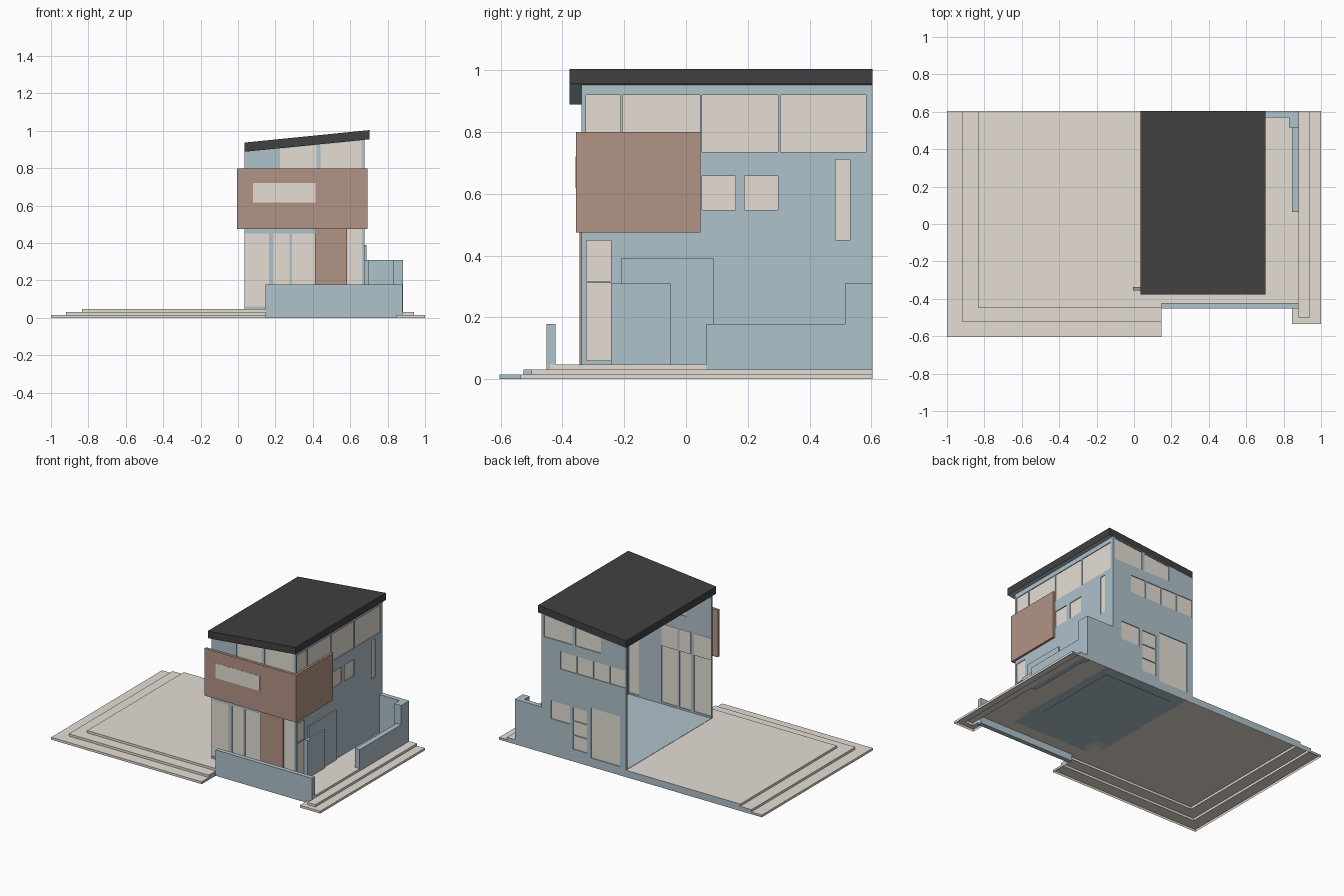
import bpy
import bmesh
from mathutils import Vector

cube = bpy.data.objects.get("Cube")
if cube:
    bpy.data.objects.remove(cube, do_unlink=True)


def material(name, r, g, b):
    m = bpy.data.materials.new(name)
    m.use_nodes = True
    m.diffuse_color = (r, g, b, 1)
    bsdf = next(n for n in m.node_tree.nodes if n.type == "BSDF_PRINCIPLED")
    bsdf.inputs["Base Color"].default_value = (r, g, b, 1)
    bsdf.inputs["Roughness"].default_value = 0.8
    return m


BLUE = material("pale_blue", 0.43, 0.54, 0.60)
BEIGE = material("beige", 0.78, 0.73, 0.66)
BROWN = material("brown_cladding", 0.45, 0.295, 0.235)
DARK = material("dark_roof", 0.052, 0.052, 0.052)


def add_object(name, bm, *mats):
    mesh = bpy.data.meshes.new(name)
    bm.to_mesh(mesh)
    bm.free()
    for m in mats:
        mesh.materials.append(m)
    ob = bpy.data.objects.new(name, mesh)
    bpy.context.collection.objects.link(ob)
    return ob


def prism(name, outline, axis, start, end, *mats):
    """Extrude a flat outline along an axis (outline uses the other two axes)."""
    def place(p, d):
        return {"x": (d, *p), "y": (p[0], d, p[1]), "z": (*p, d)}[axis]
    bm = bmesh.new()
    face = bm.faces.new([bm.verts.new(place(p, start)) for p in outline])
    new = bmesh.ops.extrude_face_region(bm, geom=[face])["geom"]
    shift = Vector(place((0, 0), end - start))
    bmesh.ops.translate(bm, vec=shift, verts=[v for v in new if isinstance(v, bmesh.types.BMVert)])
    bmesh.ops.recalc_face_normals(bm, faces=bm.faces)
    return add_object(name, bm, *mats)


def rect(a0, a1, b0, b1):
    return [(a0, b0), (a1, b0), (a1, b1), (a0, b1)]


def box(name, x, y, z, mat):
    return prism(name, rect(*x, *y), "z", *z, mat)


def wall(name, outline, axis, start, end, openings):
    """Wall with openings cut through it and a recessed pane in each."""
    ob = prism(name, outline, axis, start, end, BLUE)
    for pane, shape in openings:
        cutter = prism("cutter", shape, axis, start - 0.02, end + 0.02, BLUE)
        mod = ob.modifiers.new("opening", "BOOLEAN")
        mod.operation, mod.solver, mod.object = "DIFFERENCE", "EXACT", cutter
        evaluated = ob.evaluated_get(bpy.context.evaluated_depsgraph_get())
        cut_mesh = bpy.data.meshes.new_from_object(evaluated)
        ob.modifiers.remove(mod)
        ob.data = cut_mesh
        bpy.data.objects.remove(cutter, do_unlink=True)
        prism(pane, shape, axis, start + 0.005, end - 0.005, BEIGE)


LEFT, RIGHT, FRONT, BACK = 0.034, 0.677, -0.338, 0.603
WALL, STEP = 0.014, 0.0158
GROUND = 3 * STEP
ROOF_END = 0.703


def eave(x):
    """Height of the sloping roof underside."""
    return 0.888 + 0.1 * (x - LEFT)


# Stepped terrace: one open-bottomed shell rising through three outlines
terraces = [
    [(-1, BACK), (-1, -0.603), (0.146, -0.603), (0.146, -0.44), (0.845, -0.44),
     (0.845, -0.535), (1, -0.535), (1, BACK)],
    [(-0.92, BACK), (-0.92, -0.525), (0.146, -0.525), (0.146, -0.44), (0.88, -0.44),
     (0.88, -0.5), (0.94, -0.5), (0.94, BACK)],
    [(-0.835, BACK), (-0.835, -0.448), (0.146, -0.448), (0.146, -0.44), (0.878, -0.44),
     (0.879, -0.44), (0.88, -0.44), (0.88, BACK)],
]
bm = bmesh.new()
loops = [[bm.verts.new((*p, z * STEP)) for p in outline]
         for i, outline in enumerate(terraces) for z in (i, i + 1)]
for low, high in zip(loops, loops[1:]):
    for k in range(len(low)):
        n = (k + 1) % len(low)
        bm.faces.new((low[k], low[n], high[n], high[k]))
bm.faces.new(loops[-1])
bm.normal_update()
flat = [f for f in bm.faces if f.calc_area() < 1e-6]
bmesh.ops.delete(bm, geom=flat, context="FACES_ONLY")
for f in bm.faces:
    end_face = f.normal.x > 0.9 and f.calc_center_median().x < 0.2
    f.material_index = int(f.normal.y > 0.9 or end_face)
add_object("terrace_steps", bm, BEIGE, BLUE)
box("floor_underside", (0.1, 0.62), (-0.15, 0.47), (GROUND - 0.003, GROUND - 0.001), BLUE)

# House shell, open on its right-hand side
box("house_floor", (LEFT, RIGHT), (FRONT, BACK), (GROUND, GROUND + 0.002), BLUE)
gable = [(LEFT, GROUND), (RIGHT, GROUND), (RIGHT, eave(RIGHT)), (LEFT, eave(LEFT))]


def high_windows(side, bottom):
    return [(f"{side}_high_window_{i + 1}",
             [(a, bottom), (b, bottom), (b, eave(b) - 0.004), (a, eave(a) - 0.004)])
            for i, (a, b) in enumerate([(0.225, 0.42), (0.44, 0.66)])]


# Front: tall ground floor glazing, entrance door and high windows
tall = [(0.037, 0.166), (0.19, 0.275), (0.29, 0.413)]
front = high_windows("front", 0.70)
front += [(f"front_tall_window_{i + 1}", rect(a, b, 0.062, 0.45)) for i, (a, b) in enumerate(tall)]
front.append(("front_corner_window", rect(0.583, 0.672, 0.06, 0.475)))
wall("front_wall", gable, "y", FRONT, FRONT + WALL, front)
for i, (a, b) in enumerate(tall):
    prism(f"front_inner_window_{i + 1}", rect(a, b, 0.45, 0.6), "y",
          FRONT + WALL, FRONT + WALL + 0.002, BEIGE)
box("front_door", (0.413, 0.583), (FRONT - 0.006, FRONT), (GROUND, 0.475), BROWN)

# Back: high windows, a row of four, a stack of three, a square one and a door
back = high_windows("back", 0.80)
for i in range(4):
    a = 0.04 + i * 0.125
    back.append((f"back_middle_window_{i + 1}", rect(a, a + 0.117, 0.61, 0.73)))
for i in range(3):
    z = 0.085 + i * 0.098
    back.append((f"back_stacked_window_{i + 1}", rect(0.33, 0.437, z, z + 0.09)))
back.append(("back_square_window", rect(0.46, 0.605, 0.25, 0.375)))
back.append(("back_door", rect(0.08, 0.30, 0.06, 0.405)))
wall("back_wall", gable, "y", BACK - WALL, BACK, back)

# Side wall windows: (y start, y end, z start, z end)
side_windows = [
    (-0.333, -0.212, 0.735, 0.92), (-0.205, 0.045, 0.735, 0.92),
    (0.052, 0.298, 0.735, 0.92), (0.305, 0.582, 0.735, 0.92),
    (0.052, 0.16, 0.547, 0.657), (0.19, 0.298, 0.547, 0.657),
    (0.483, 0.53, 0.45, 0.71),
    (-0.322, -0.242, 0.06, 0.311), (-0.322, -0.242, 0.316, 0.448),
]
wall("side_wall", rect(FRONT, BACK, GROUND, eave(RIGHT - WALL)), "x", RIGHT - WALL, RIGHT,
     [(f"side_window_{i + 1}", rect(*s)) for i, s in enumerate(side_windows)])

# Sloping roof slab with a pale soffit
roof = prism("roof", [(LEFT, eave(LEFT)), (ROOF_END, eave(ROOF_END)),
                      (ROOF_END, eave(ROOF_END) + 0.049), (LEFT, eave(LEFT) + 0.049)],
             "y", -0.377, BACK, DARK, BLUE)
for f in roof.data.polygons:
    f.material_index = int(f.normal.z < -0.5)

# Raised rendered panels on the side wall
box("side_tall_panel", (RIGHT, RIGHT + 0.009), (-0.21, 0.09), (GROUND, 0.39), BLUE)
box("side_low_panel", (RIGHT, RIGHT + 0.02), (-0.242, -0.05), (GROUND, 0.31), BLUE)

# Brown cladding wrapped around the front corner
box("front_cladding", (-0.005, 0.692), (-0.356, FRONT), (0.475, 0.80), BROWN)
box("side_cladding", (RIGHT, 0.692), (FRONT, 0.047), (0.475, 0.80), BROWN)
box("cladding_window", (0.08, 0.415), (-0.357, -0.354), (0.618, 0.72), BEIGE)

# Garden walls
box("front_garden_wall", (0.146, 0.88), (-0.452, -0.422), (0, 0.178), BLUE)
box("side_garden_wall", (0.845, 0.881), (0.065, 0.52), (2 * STEP, 0.178), BLUE)
box("garden_wall_corner", (0.83, 0.881), (0.515, BACK), (2 * STEP, 0.31), BLUE)
box("back_garden_wall", (RIGHT, 0.83), (0.57, BACK), (GROUND, 0.31), BLUE)
